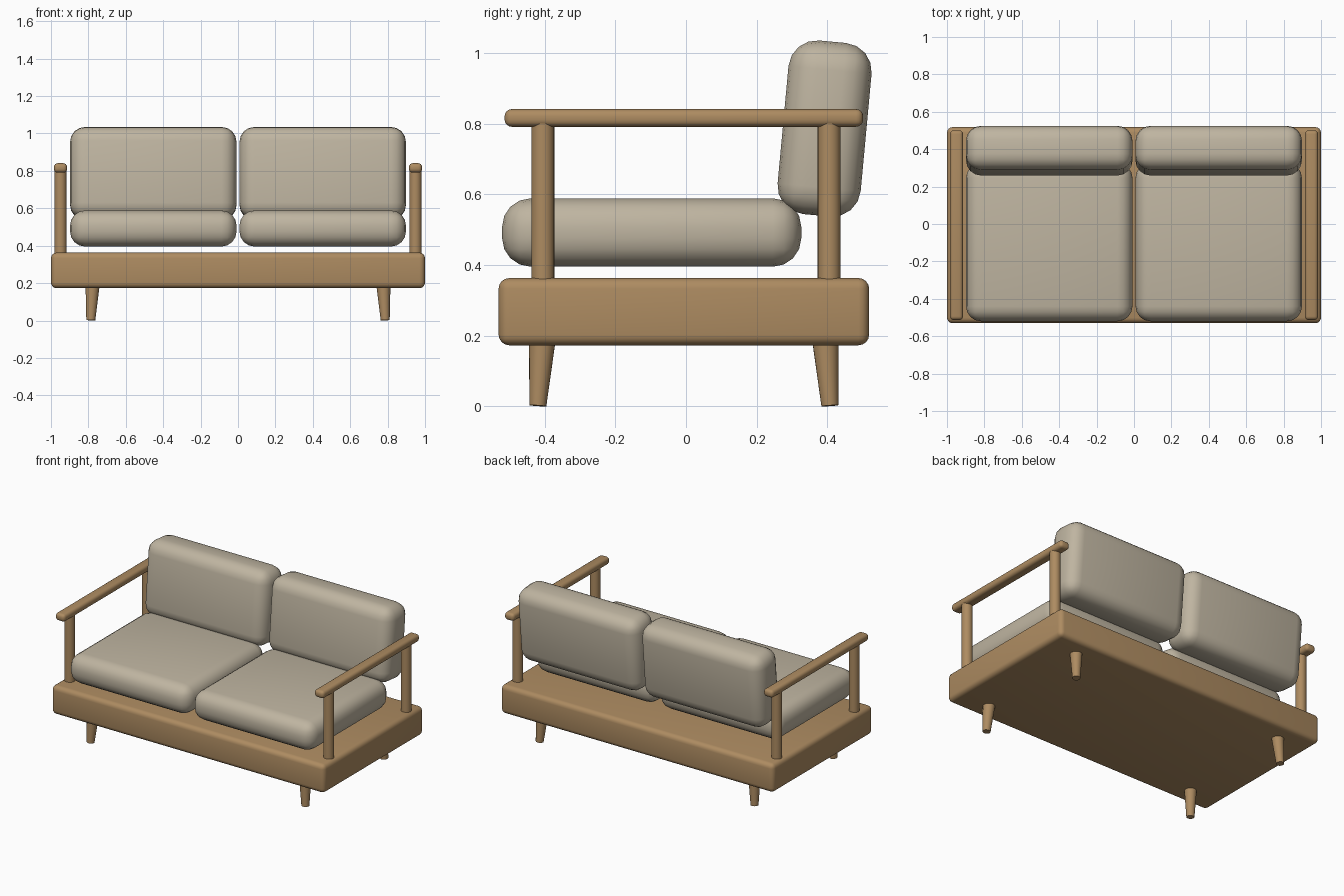
import bpy, bmesh
from math import radians
from mathutils import Vector

cube = bpy.data.objects.get("Cube")
if cube:
    bpy.data.objects.remove(cube, do_unlink=True)


def material(name, rgb):
    mat = bpy.data.materials.new(name)
    mat.use_nodes = True
    mat.diffuse_color = (*rgb, 1)
    mat.node_tree.nodes["Principled BSDF"].inputs["Base Color"].default_value = (*rgb, 1)
    return mat


wood = material("warm oak", (0.42, 0.26, 0.12))
fabric = material("beige fabric", (0.52, 0.46, 0.355))


def finish(name, bm, mat):
    mesh = bpy.data.meshes.new(name)
    bm.to_mesh(mesh)
    bm.free()
    mesh.materials.append(mat)
    obj = bpy.data.objects.new(name, mesh)
    bpy.context.collection.objects.link(obj)
    bpy.ops.object.select_all(action="DESELECT")
    obj.select_set(True)
    bpy.context.view_layer.objects.active = obj
    bpy.ops.object.shade_smooth_by_angle(angle=radians(40))
    return obj


def rounded_box(name, center, size, radius, segments, mat, tilt=0):
    bm = bmesh.new()
    bmesh.ops.create_cube(bm, size=1)
    bmesh.ops.scale(bm, vec=size, verts=bm.verts)
    bmesh.ops.bevel(bm, geom=bm.edges[:], offset=radius, segments=segments,
                    profile=0.5, affect="EDGES", clamp_overlap=True)
    obj = finish(name, bm, mat)
    obj.location = center
    obj.rotation_euler.x = radians(tilt)


def rod(name, bottom, top, r_bottom, r_top, mat):
    bottom, top = Vector(bottom), Vector(top)
    axis = top - bottom
    bm = bmesh.new()
    bmesh.ops.create_cone(bm, cap_ends=True, segments=24, radius1=r_bottom,
                          radius2=r_top, depth=axis.length)
    obj = finish(name, bm, mat)
    obj.location = (bottom + top) / 2
    obj.rotation_mode = "QUATERNION"
    obj.rotation_quaternion = Vector((0, 0, 1)).rotation_difference(axis)


# Platform base
rounded_box("base", (0, -0.006, 0.268), (2, 1.048, 0.19), 0.03, 4, wood)

for side, sx in (("left", 1), ("right", -1)):
    # Cushions
    rounded_box(side + "_seat_cushion", (sx * 0.453, -0.097, 0.492),
                (0.89, 0.846, 0.193), 0.08, 4, fabric)
    rounded_box(side + "_back_cushion", (sx * 0.453, 0.392, 0.786),
                (0.89, 0.236, 0.493), 0.08, 4, fabric, tilt=-5.3)
    # Arm rail
    rounded_box(side + "_arm_rail", (sx * 0.949, -0.006, 0.816),
                (0.07, 1.014, 0.05), 0.02, 4, wood)
    for end, sy in (("front", -1), ("back", 1)):
        # Arm post and splayed tapered leg
        rod(f"{side}_{end}_arm_post", (sx * 0.949, sy * 0.405, 0.35),
            (sx * 0.949, sy * 0.405, 0.80), 0.0325, 0.0325, wood)
        rod(f"{side}_{end}_leg", (sx * 0.787, sy * 0.413 - 0.006, 0.002),
            (sx * 0.778, sy * 0.401 - 0.006, 0.18), 0.024, 0.037, wood)
